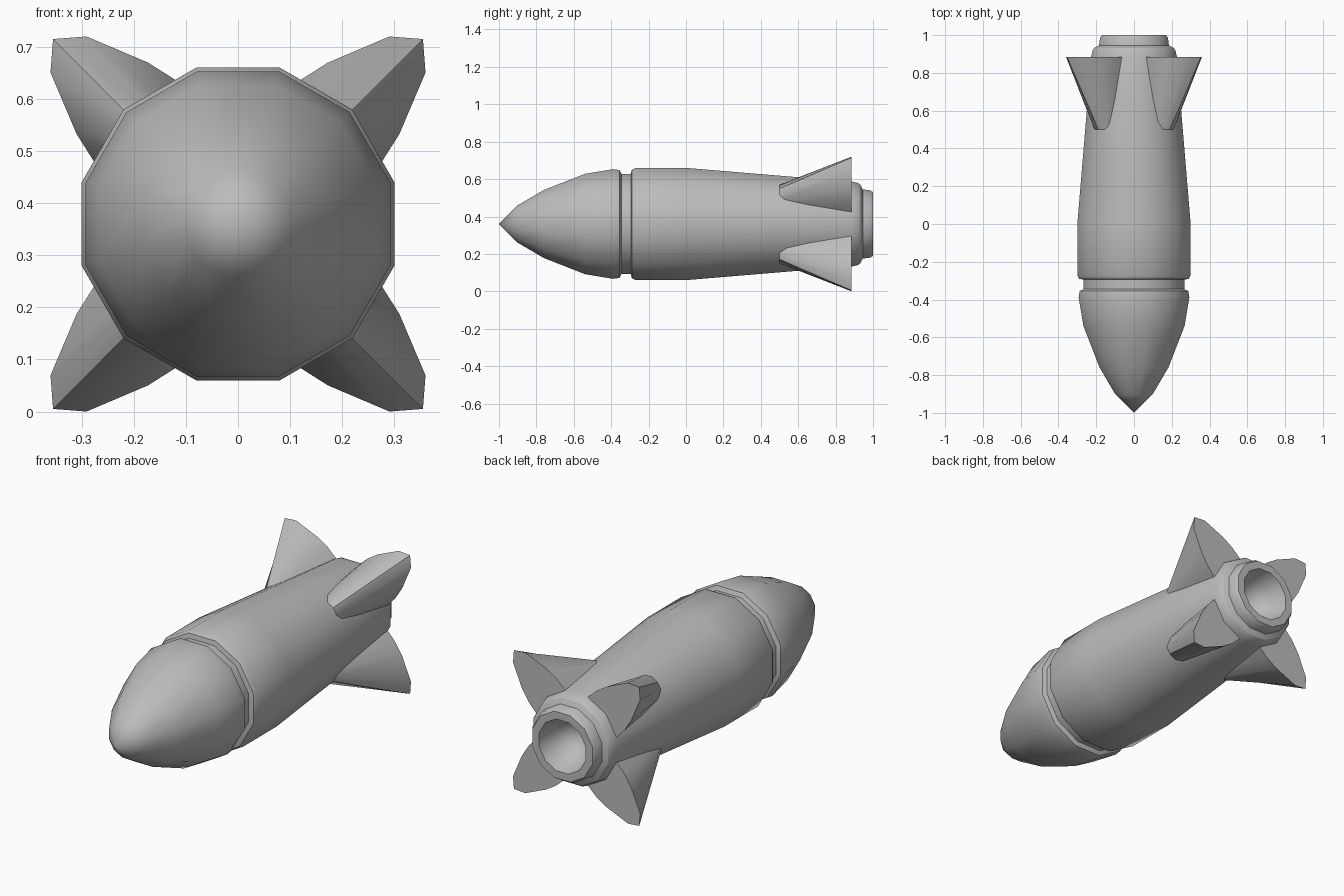
import bpy, bmesh, math

old = bpy.data.objects.get("Cube")
if old:
    bpy.data.objects.remove(old, do_unlink=True)

SIDES = 12
AXIS_Z = 0.36
FLAT = math.cos(math.pi / SIDES)   # flat-to-corner ratio of the hull polygon

grey = bpy.data.materials.new("plain grey")
grey.use_nodes = True
grey.diffuse_color = (0.5, 0.5, 0.5, 1)
grey.node_tree.nodes["Principled BSDF"].inputs["Base Color"].default_value = (0.5, 0.5, 0.5, 1)


def finish(bm, name):
    bmesh.ops.recalc_face_normals(bm, faces=bm.faces)
    mesh = bpy.data.meshes.new(name)
    bm.to_mesh(mesh)
    bm.free()
    mesh.materials.append(grey)
    obj = bpy.data.objects.new(name, mesh)
    bpy.context.collection.objects.link(obj)
    bpy.ops.object.select_all(action='DESELECT')
    obj.select_set(True)
    bpy.context.view_layer.objects.active = obj
    bpy.ops.object.shade_smooth_by_angle(angle=math.radians(38))
    return obj


def bridge(bm, rings):
    for a, b in zip(rings, rings[1:]):
        n = max(len(a), len(b))
        for i in range(n):
            j = (i + 1) % n
            quad = [a[i % len(a)], a[j % len(a)], b[j % len(b)], b[i % len(b)]]
            bm.faces.new(list(dict.fromkeys(quad)))


def lathe(name, profile):
    """Turn (y, flat radius) points around the long axis; radius 0 is a point."""
    bm = bmesh.new()
    rings = []
    for y, r in profile:
        if r == 0:
            rings.append([bm.verts.new((0, y, AXIS_Z))])
            continue
        angles = [(i + 0.5) * math.tau / SIDES for i in range(SIDES)]
        rings.append([bm.verts.new((r / FLAT * math.cos(a), y,
                                    AXIS_Z + r / FLAT * math.sin(a))) for a in angles])
    bridge(bm, rings)
    return finish(bm, name)


def fin(name, angle, sections):
    """Loft half outlines of (outward, sideways) points, mirrored across the fin."""
    bm = bmesh.new()
    c, s = math.cos(angle), math.sin(angle)
    rings = []
    for y, half in sections:
        outline = half + [(u, -w) for u, w in reversed(half[1:])]
        rings.append([bm.verts.new((u * c - w * s, y, AXIS_Z + u * s + w * c))
                      for u, w in outline])
    bridge(bm, rings)
    bm.faces.new(rings[0])
    bm.faces.new(rings[-1])
    return finish(bm, name)


# Hull parts, front to back
lathe("nose_cone", [(-1, 0), (-0.9, 0.1), (-0.76, 0.182), (-0.54, 0.268),
                    (-0.39, 0.293), (-0.355, 0.288), (-0.345, 0.267)])
lathe("neck_groove", [(-0.345, 0.267), (-0.295, 0.267)])
lathe("main_body", [(-0.295, 0.267), (-0.29, 0.29), (-0.27, 0.3), (0, 0.3),
                    (0.6, 0.25), (0.88, 0.229), (0.92, 0.219), (0.932, 0.21)])

# Tail nozzle with a hollow bowl
lathe("nozzle", [(0.932, 0.21), (0.945, 0.185), (0.985, 0.18), (1, 0.17),
                 (1, 0.132), (0.92, 0.115), (0.85, 0.075), (0.81, 0)])

# Four flared fins on the diagonals
front = [(0.267, 0), (0.258, 0.037), (0.235, 0.062), (0.2, 0.07), (0.15, 0.07)]
rear = [(0.502, 0), (0.46, 0.049), (0.341, 0.097), (0.27, 0.113), (0.18, 0.116)]
for i, name in enumerate(["upper_left_fin", "upper_right_fin",
                          "lower_right_fin", "lower_left_fin"]):
    fin(name, math.pi / 4 + i * math.pi / 2, [(0.5, front), (0.885, rear)])
